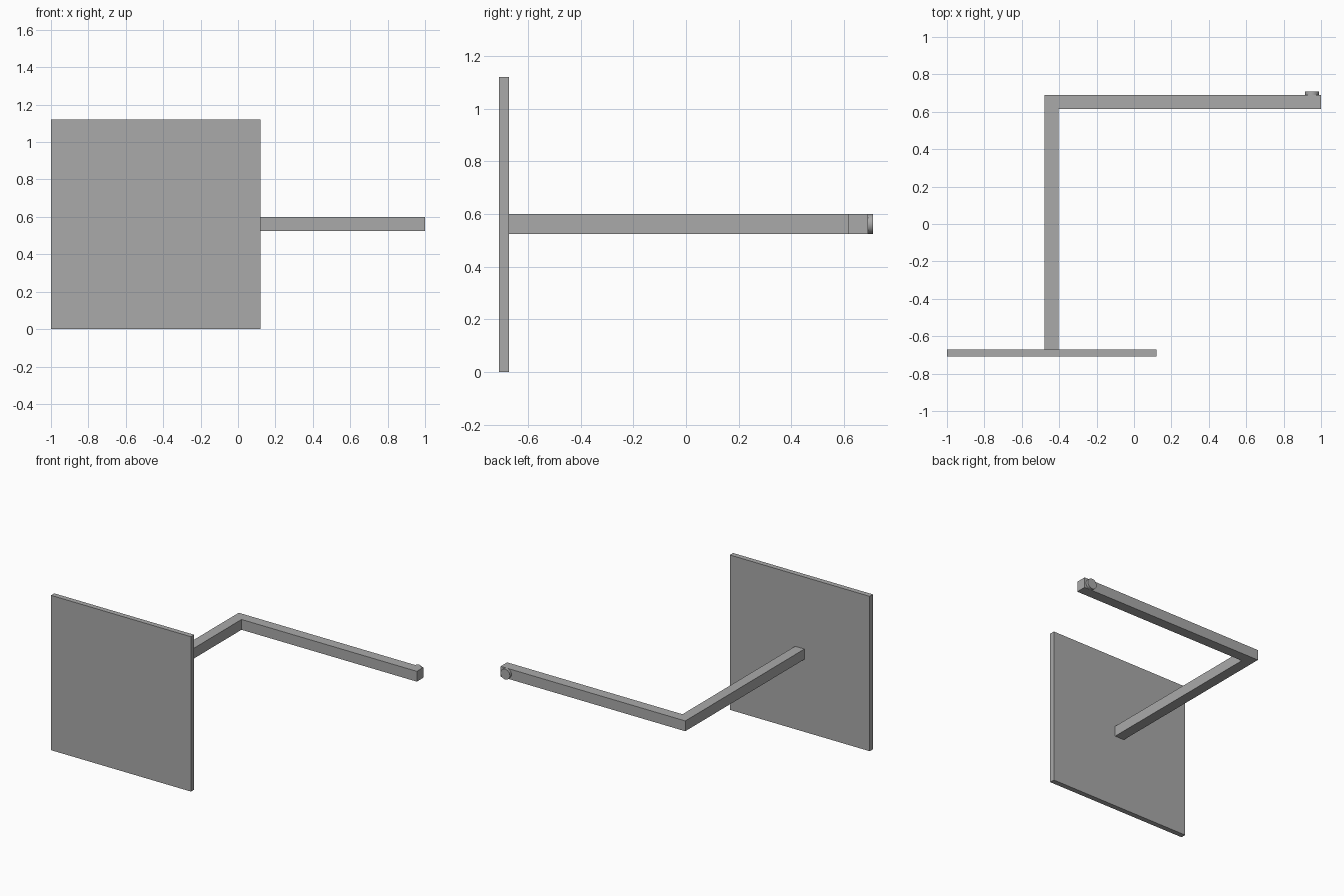
import bpy
from math import radians

cube = bpy.data.objects.get("Cube")
if cube:
    bpy.data.objects.remove(cube, do_unlink=True)

grey = bpy.data.materials.new("plain grey")
grey.use_nodes = True
colour = (0.4, 0.4, 0.4, 1)
grey.diffuse_color = colour
grey.node_tree.nodes["Principled BSDF"].inputs["Base Color"].default_value = colour

UNIT = 0.0373           # plate thickness, half the arm width
MID_Z = 0.562           # height of the arm axis
ARM_X = -0.44           # axis of the arm that leaves the plate
BACK_Y = 0.69           # rear face of the side arm


def box(name, low, high):
    """Box between two opposite corners."""
    centre = [(a + b) / 2 for a, b in zip(low, high)]
    bpy.ops.mesh.primitive_cube_add(size=1, location=centre)
    obj = bpy.context.object
    obj.name = name
    obj.scale = [b - a for a, b in zip(low, high)]
    bpy.ops.object.transform_apply(location=False, rotation=False, scale=True)
    obj.data.materials.append(grey)
    return obj


# Square plate
front_y = -0.709
plate_back = front_y + UNIT
box("square_plate", (-1, front_y, 0), (0.12, plate_back, 1.12))

# Bent arm: one leg back from the plate, one leg to the side
bottom, top = MID_Z - UNIT, MID_Z + UNIT
corner_y = BACK_Y - 2 * UNIT
arm = box("bent_arm", (ARM_X - UNIT, plate_back, bottom), (ARM_X + UNIT, corner_y, top))
side = box("side_arm", (ARM_X - UNIT, corner_y, bottom), (1, BACK_Y, top))
join = arm.modifiers.new("join", "BOOLEAN")
join.operation = "UNION"
join.object = side
bpy.context.view_layer.objects.active = arm
bpy.ops.object.modifier_apply(modifier=join.name)
bpy.data.objects.remove(side, do_unlink=True)

# Round button on the rear face near the free end
bpy.ops.mesh.primitive_cylinder_add(vertices=48, radius=UNIT, depth=UNIT / 2,
                                    location=(0.951, BACK_Y + UNIT / 4, MID_Z),
                                    rotation=(radians(90), 0, 0))
button = bpy.context.object
button.name = "round_button"
button.data.materials.append(grey)
bpy.ops.object.shade_smooth_by_angle(angle=radians(30))
